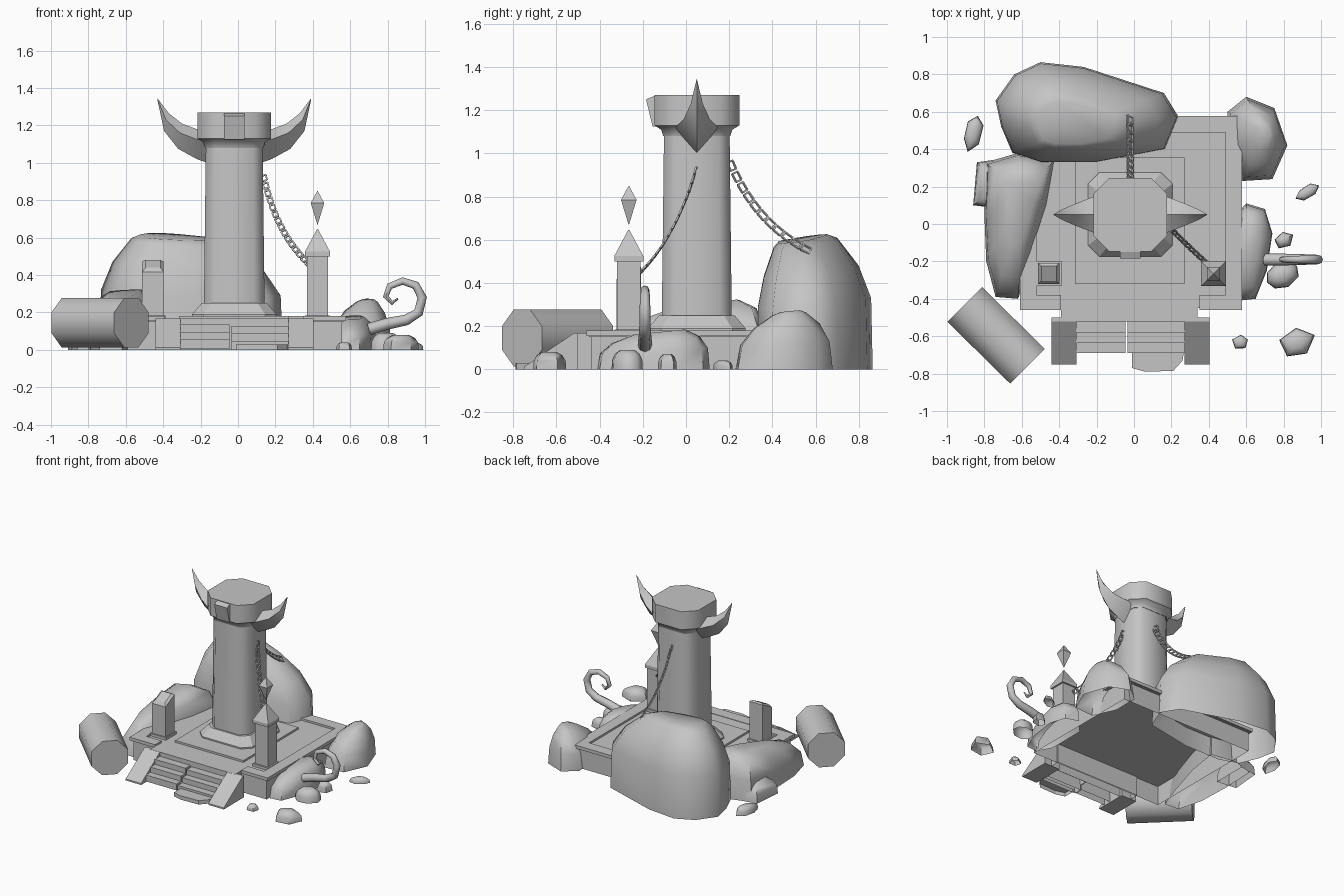
import bpy, bmesh, math, random
from mathutils import Matrix, Vector

random.seed(4)
if "Cube" in bpy.data.objects:
    bpy.data.objects.remove(bpy.data.objects["Cube"])

stone = bpy.data.materials.new("grey stone")
stone.use_nodes = True
GREY = (0.56, 0.56, 0.56, 1)
stone.diffuse_color = GREY
stone.node_tree.nodes["Principled BSDF"].inputs["Base Color"].default_value = GREY

CX, CY = -0.02, 0.05  # pillar axis


def finish(name, bm, smooth=0):
    bmesh.ops.recalc_face_normals(bm, faces=bm.faces)
    mesh = bpy.data.meshes.new(name)
    bm.to_mesh(mesh)
    bm.free()
    mesh.materials.append(stone)
    ob = bpy.data.objects.new(name, mesh)
    bpy.context.collection.objects.link(ob)
    if smooth:
        bpy.ops.object.select_all(action="DESELECT")
        ob.select_set(True)
        bpy.context.view_layer.objects.active = ob
        bpy.ops.object.shade_smooth_by_angle(angle=math.radians(smooth))
    return ob


def loft(name, rings, smooth=0, bottom=True):
    """Skin a stack of equal rings, cap the top and, if wanted, the bottom."""
    bm = bmesh.new()
    rows = [[bm.verts.new(p) for p in ring] for ring in rings]
    n = len(rows[0])
    for a, b in zip(rows, rows[1:]):
        for i in range(n):
            j = (i + 1) % n
            bm.faces.new((a[i], a[j], b[j], b[i]))
    if bottom:
        bm.faces.new(rows[0])
    bm.faces.new(rows[-1])
    return finish(name, bm, smooth)


def box(name, x0, x1, y0, y1, z0, z1, bottom=True):
    return loft(name, [[(x0, y0, z), (x1, y0, z), (x1, y1, z), (x0, y1, z)] for z in (z0, z1)],
                bottom=bottom)


def square(x, y, r, z):
    return [(x + r * a, y + r * b, z) for a, b in ((-1, -1), (1, -1), (1, 1), (-1, 1))]


def chamfered(r, cut, z):
    f = r - cut
    corners = ((-f, -r), (f, -r), (r, -f), (r, f), (f, r), (-f, r), (-r, f), (-r, -f))
    return [(CX + x, CY + y, z) for x, y in corners]


ROUND = ((0, 1), (.5, .96), (.8, .78), (1, .45))


def rock(name, outline, centre, height, slope=(0, 0), profile=ROUND):
    """Open-bottomed outline shrinking towards a centre as it climbs to a sloped top."""
    rings = []
    c = Vector(centre)
    for level, size in profile:
        pts = [c + (Vector(p) - c) * size for p in outline]
        rings.append([(p.x, p.y, level * (height + (p - c).dot(Vector(slope)))) for p in pts])
    return loft(name, rings, 55, bottom=False)


def pebble(name, x, y, rx, ry, h, turn=0, sides=6):
    outline = []
    for i in range(sides):
        a = math.tau * i / sides
        p = Matrix.Rotation(turn, 2) @ Vector((rx * math.cos(a), ry * math.sin(a)))
        outline.append(p * random.uniform(.88, 1.1) + Vector((x, y)))
    return rock(name, outline, (x, y), h)


# Hollow platform with moulded rim
box("platform_base", -.59, .555, -.44, .555, 0, .152, bottom=False)
box("platform_floor", -.6, .565, -.45, .565, .15, .165)
for name, b in {
    "rim_back": (-.61, .577, .49, .577),
    "rim_left": (.49, .577, -.46, .49),
    "rim_right": (-.61, -.52, -.46, .49),
    "rim_front_left": (.35, .49, -.46, -.38),
    "rim_front_right": (-.52, -.39, -.46, -.38),
}.items():
    box(name, *b, .155, .18)
box("landing", -.39, .34, -.52, -.43, 0, .168, bottom=False)
box("pillar_plate", -.315, .27, -.32, .355, .16, .18)

# Broken stairs and sloped flanks
for i, (y, z) in enumerate(((-.58, .135), (-.635, .095), (-.69, .055))):
    box(f"step_right_{i}", -.31, -.045, y, y + .06, z - .05, z, bottom=False)
    box(f"step_left_{i}", -.035, .27, y, y + .06, z - .055, z - .008, bottom=False)
slab = [(-.01, -.66), (-.01, -.77), (.06, -.79), (.21, -.785), (.26, -.73), (.27, -.66)]
loft("broken_bottom_step", [[(x, y, z) for x, y in slab] for z in (0, .03)], bottom=False)
for name, x in (("stair_flank_right", -.44), ("stair_flank_left", .27)):
    side = ((-.5, 0), (-.75, 0), (-.75, .012), (-.52, .167), (-.5, .167))
    loft(name, [[(u, y, z) for y, z in side] for u in (x, x + .133)])

# Pillar
loft("pillar_foot", [chamfered(.225, .06, .165), chamfered(.225, .06, .19), chamfered(.175, .05, .25)])
loft("pillar_shaft", [chamfered(.162, .055, .24), chamfered(.152, .05, 1.09)], 50)
loft("pillar_capital", [chamfered(.155, .05, 1.08), chamfered(.165, .06, 1.11),
                        chamfered(.197, .085, 1.13), chamfered(.197, .085, 1.27)], 50)
loft("capital_front_block", [[(-.075, y, z), (.035, y, z), (.035, -.1, z), (-.075, -.1, z)]
                             for y, z in ((-.155, 1.125), (-.185, 1.25), (-.15, 1.265))])

# Horns: diamond sections given by inner, middle and outer curves
horn = (((.13, 1.17), (.13, 1.115), (.13, .995), .105),
        ((.2, 1.18), (.2, 1.125), (.2, 1.02), .095),
        ((.28, 1.21), (.29, 1.16), (.3, 1.075), .06),
        ((.35, 1.265), (.365, 1.23), (.375, 1.17), .028),
        ((.41, 1.344), (.411, 1.343), (.412, 1.342), .001))
for name, s in (("horn_left", 1), ("horn_right", -1)):
    loft(name, [[(CX + s * a[0], CY, a[1]), (CX + s * m[0], CY + w, m[1]),
                 (CX + s * o[0], CY, o[1]), (CX + s * m[0], CY - w, m[1])]
                for a, m, o, w in horn], 30)

# Corner posts
px, py = .425, -.265
loft("post_left", [square(px, py, .055, .16), square(px, py, .055, .5)])
loft("post_left_cap", [square(px, py, r, z) for r, z in ((.067, .5), (.067, .525), (.003, .645))])
loft("floating_crystal", [square(px, py, r, z) for r, z in ((.001, .67), (.036, .785), (.001, .85))])
px = -.455
for name, x in (("post_left_foot", .425), ("post_right_foot", px)):
    loft(name, [square(x, py, .067, .16), square(x, py, .067, .185)])
broken = [[(x, y, .16 if low else .445 + (y - py) * .5) for x, y, _ in square(px, py, .057, 0)]
          for low in (True, False)]
broken.append([(x, y, .46 + (y - py) * .5) for x, y, _ in square(px, py, .04, 0)])
loft("post_right_broken", broken)


# Chains of square links
def chain(name, points, count, length, width):
    a, b, c = (Vector(p) for p in points)
    bm = bmesh.new()
    bar = .008
    for i in range(count):
        t = (i + .5) / count
        pos = a * (1 - t) ** 2 + b * 2 * t * (1 - t) + c * t * t
        direction = (b - a) * (1 - t) + (c - b) * t
        spin = Matrix.Rotation(math.radians(45), 4, "Z")
        frame = Matrix.Translation(pos) @ direction.to_track_quat("Z", "Y").to_matrix().to_4x4() @ spin
        for s in (-.5, .5):
            for offset, size in (((s * width, 0, 0), (bar, bar, length)),
                                 ((0, 0, s * length), (width, bar, bar))):
                m = frame @ Matrix.Translation(offset) @ Matrix.Diagonal((*size, 1))
                bmesh.ops.create_cube(bm, size=1, matrix=m)
    return finish(name, bm)


chain("chain_front", ((.135, .05, .94), (.2, -.04, .62), (.39, -.21, .45)), 15, .03, .026)
chain("chain_back", ((CX, .2, .97), (CX, .32, .67), (CX, .58, .545)), 11, .042, .038)

# Fallen pillar piece
axis = Vector((1, -1, 0)).normalized()
across = Vector((axis.y, -axis.x, 0))
log = []
for x, y in ((-.905, -.43), (-.57, -.76)):
    mid = Vector((x, y, .145))
    log.append([mid + .142 * (across * math.cos(a) + Vector((0, 0, math.sin(a))))
                for a in (math.tau * (i + .5) / 8 for i in range(8))])
loft("fallen_pillar_piece", log, 50)

# Large rocks
rock("rock_back", ((-.74, .66), (-.64, .8), (-.5, .865), (-.27, .84), (.16, .7), (.24, .57),
                   (.17, .4), (-.2, .33), (-.5, .33), (-.65, .38), (-.71, .52)),
     (-.36, .5), .6, (-.05, .15), ((0, 1), (.5, .98), (.74, .82), (.96, .55), (1, .42)))
rock("rock_right_side", ((-.62, .38), (-.42, .35), (-.46, .1), (-.55, -.2), (-.62, -.4),
                         (-.74, -.39), (-.79, -.2), (-.8, .05), (-.79, .33)),
     (-.6, .14), .305, (.05, .15), ((0, 1), (.5, .95), (.85, .78), (1, .45)))
rock("rock_right_ledge", ((-.86, .1), (-.84, .33), (-.7, .35), (-.7, .08)), (-.73, .2), .13)
rock("rock_back_left", ((.5, .6), (.6, .68), (.75, .62), (.82, .42), (.74, .24), (.58, .23), (.5, .4)),
     (.71, .49), .27, (0, .1), ((0, 1), (.45, .92), (.75, .68), (.95, .35), (1, .2)))
rock("rock_left_side", ((.56, -.41), (.65, -.4), (.71, -.25), (.74, -.05), (.7, .08), (.6, .11),
                        (.5, 0), (.5, -.3)), (.62, -.1), .175, (0, .1))

# Scattered stones
pebble("stone_tentacle_foot", .79, -.27, .1, .07, .09, .5, 8)
pebble("stone_left_front", .87, -.635, .1, .085, .08, .4, 5)
pebble("stone_front_small", .57, -.63, .045, .04, .04, .3, 5)
pebble("stone_left_small", .8, -.085, .055, .045, .07, .5, 5)
pebble("stone_left_shard", .925, .17, .07, .035, .04, .5)
pebble("stone_right_shard", -.86, .49, .1, .05, .06, 1.3)

# Curled tentacle
path = ((.7, .11, 1.3), (.8, .14, 1.25), (.9, .16, 1.15), (.965, .2, 1.05), (.985, .28, 1),
        (.95, .345, .9), (.88, .368, .8), (.81, .34, .7), (.79, .285, .6), (.825, .25, .45), (.855, .275, .2))
sections = []
for i, (x, z, r) in enumerate(path):
    p, q = path[max(i - 1, 0)], path[min(i + 1, len(path) - 1)]
    side = Vector((-(q[1] - p[1]), 0, q[0] - p[0])).normalized()
    mid = Vector((x, -.19, z))
    sections.append([mid + r * .025 * (side * math.cos(a) + Vector((0, math.sin(a), 0)))
                     for a in (math.tau * k / 8 for k in range(8))])
loft("curled_tentacle", sections, 50)
